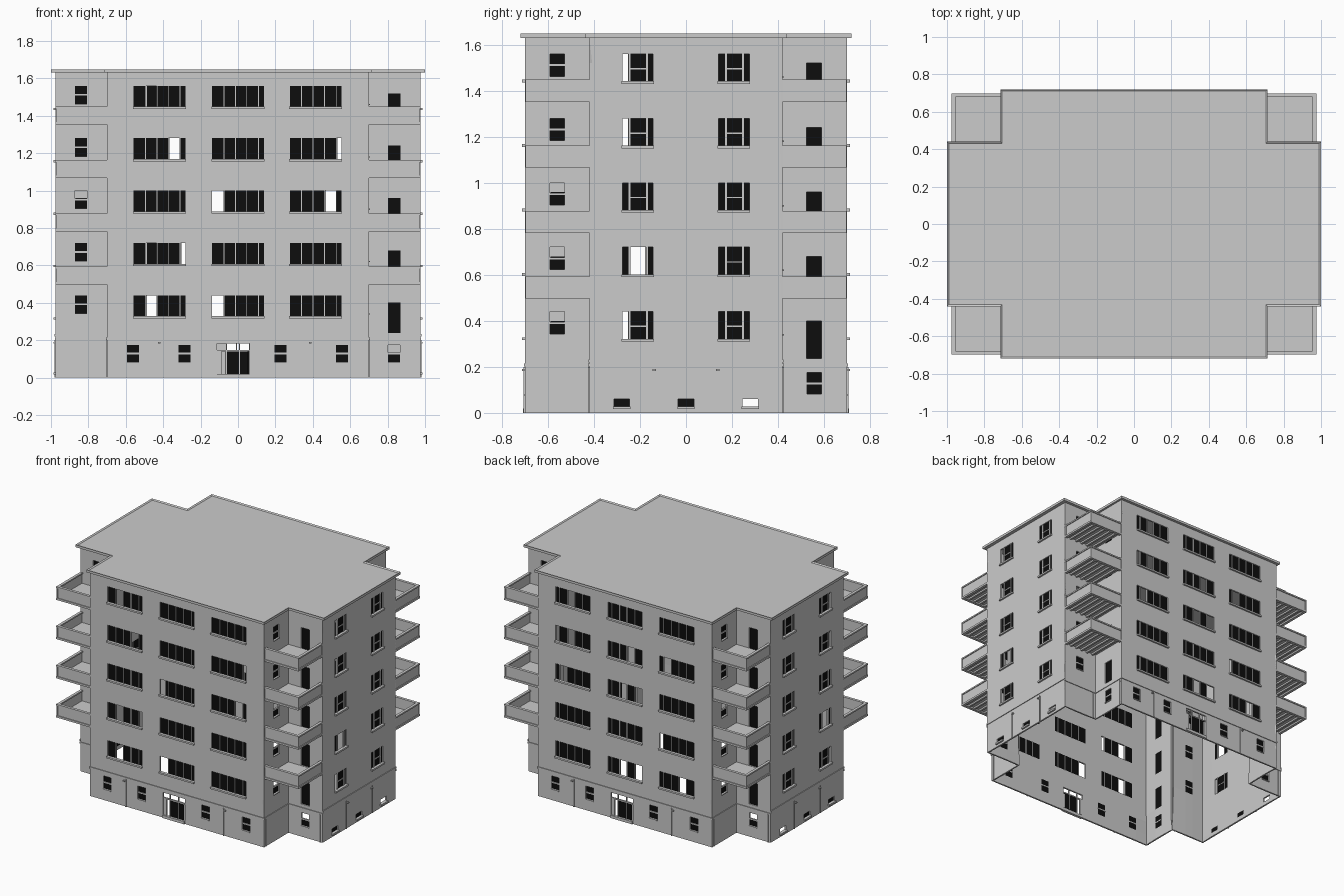
import bpy, bmesh, random
from mathutils import Vector, Matrix

random.seed(4)
cube = bpy.data.objects.get("Cube")
if cube:
    bpy.data.objects.remove(cube)


def material(name, rgb):
    m = bpy.data.materials.new(name)
    m.use_nodes = True
    m.diffuse_color = (*rgb, 1)
    m.node_tree.nodes["Principled BSDF"].inputs["Base Color"].default_value = (*rgb, 1)
    return m


GREY = material("plaster grey", (0.6, 0.6, 0.6))
BLACK = material("glass black", (0.004, 0.004, 0.004))

X1, X2, Y1, Y2 = 0.70, 0.975, 0.42, 0.70
WALL_TOP, STOREY = 1.635, 0.28
parts = {}


def part(name):
    return parts.setdefault(name, bmesh.new())


def box(name, lo, hi):
    lo, hi = Vector(lo), Vector(hi)
    size = Vector(abs(c) for c in hi - lo)
    mat = Matrix.Translation((lo + hi) / 2) @ Matrix.Diagonal((*size, 1))
    bmesh.ops.create_cube(part(name), size=1, matrix=mat)


class Facade:
    """A flat wall from a to b: u runs along it, w points outwards."""

    def __init__(self, a, b):
        a, b = Vector((*a, 0)), Vector((*b, 0))
        self.d = (b - a).normalized()
        self.n = Vector((self.d.y, -self.d.x, 0))
        self.u0, self.u1, self.w = a.dot(self.d), b.dot(self.d), a.dot(self.n)
        self.holes = []

    def at(self, u, z, w=0.0):
        return self.d * u + self.n * (self.w + w) + Vector((0, 0, z))

    def box(self, name, u0, u1, z0, z1, w0, w1):
        box(name, self.at(u0, z0, w0), self.at(u1, z1, w1))

    def bar(self, u, z0, z1, t=0.005):
        self.box("window_frames", u - t / 2, u + t / 2, z0, z1, -0.014, -0.003)

    def rail(self, u0, u1, z, t=0.006):
        self.box("window_frames", u0, u1, z - t / 2, z + t / 2, -0.014, -0.003)

    def pane(self, u0, u1, z0, z1):
        self.box("window_panes", u0, u1, z0, z1, -0.012, -0.008)

    def opening(self, u0, u1, z0, z1):
        self.holes.append((u0, u1, z0, z1))

    def sill(self, u0, u1, z):
        self.box("window_sills", u0 - 0.004, u1 + 0.004, z - 0.008, z + 0.004, -0.01, 0.012)

    def wide_window(self, u0, u1, z0, z1, cuts, missing, t=0.005):
        self.opening(u0, u1, z0, z1)
        self.sill(u0, u1, z0)
        us = [u0 + (u1 - u0) * c for c in cuts]
        for i, (p, q) in enumerate(zip(us, us[1:])):
            if i not in missing:
                self.pane(p, q, z0, z1)
            if i:
                self.bar(p, z0, z1, t)
        return us

    def sash_window(self, u, z0, z1, half=0.032, open_top=False):
        self.opening(u - half, u + half, z0, z1)
        mid = (z0 + z1) / 2
        self.pane(u - half, u + half, z0, mid if open_top else z1)
        self.rail(u - half, u + half, mid, 0.009)
        self.box("window_sills", u - half, u + half, z0 - 0.006, z0, -0.01, 0.006)

    def door(self, u, z0, z1):
        self.opening(u - 0.033, u + 0.033, z0, z1)
        self.pane(u - 0.033, u + 0.033, z0, z1)

    def build_wall(self):
        # grid of quads that leaves the openings out
        bm = part("outer_walls")
        us = sorted({self.u0, self.u1, *(u for h in self.holes for u in h[:2])})
        zs = sorted({0.0, WALL_TOP, *(z for h in self.holes for z in h[2:])})
        for p, q in zip(us, us[1:]):
            for r, s in zip(zs, zs[1:]):
                u, z = (p + q) / 2, (r + s) / 2
                if not any(h[0] < u < h[1] and h[2] < z < h[3] for h in self.holes):
                    bm.faces.new([bm.verts.new(self.at(*c)) for c in ((p, r), (q, r), (q, s), (p, s))])

    def band(self, z):
        self.box("storey_band", self.u0 - 0.004, self.u1 + 0.004, z - 0.012, z, -0.002, 0.005)

    def pipe(self, u, side):
        self.box("downpipes", u - 0.003, u + 0.003, 0, 0.2, 0, 0.006)
        self.box("wall_lamps", u + side * 0.005, u + side * 0.019, 0.182, 0.19, 0, 0.012)


# panes left open, as storey, column, pane, so daylight shows through
see_through = {(0, 1, 0), (1, 0, 4), (2, 1, 0), (2, 2, 3), (3, 0, 3), (3, 2, 4)}
side_open = {(0, 0): {0}, (1, 0): {1}, (3, 0): {0}, (4, 0): {0}}

for s in (1, -1):
    corners = [(-X1, -Y2), (X1, -Y2), (X1, -Y1), (X2, -Y1), (X2, Y1), (X1, Y1), (X1, Y2)]
    pts = [(s * x, s * y) for x, y in corners]
    front, cheek_a, return_a, side, return_b, cheek_b = walls = [Facade(a, b) for a, b in zip(pts, pts[1:])]

    for k in range(5):
        z = 0.318 + STOREY * k
        # long window groups
        for col, u in enumerate((-0.42, 0, 0.415)):
            cuts = [0, 0.23, 0.45, 0.67, 0.9, 1]
            if s < 0:
                cuts = [1 - c for c in reversed(cuts)]
            missing = {p if s > 0 else 4 - p for r, c, p in see_through
                       if r == k and (c if s > 0 else 2 - c) == col}
            if random.random() < 0.35:
                missing.add(random.randrange(1, 4))
            front.wide_window(u - 0.138, u + 0.138, z + 0.006, z + 0.122, cuts, missing)
        # three part side windows
        for col, u in enumerate((-0.21, 0.208)):
            gone = side_open.get((k, col if s > 0 else 1 - col), set())
            if s < 0:
                gone = {2 - g for g in gone}
            us = side.wide_window(u - 0.067, u + 0.067, z, z + 0.122, [0, 0.24, 0.8, 1], gone, 0.009)
            if 1 not in gone:
                side.rail(us[1], us[2], z + 0.058)
        # windows and doors that look on to the balconies
        cheek_a.sash_window(-0.56, z + 0.025, z + 0.122, open_top=k < 3)
        return_b.sash_window(-0.84, z + 0.025, z + 0.122, open_top=k == 2)
        for wall, u in ((return_a, 0.835), (cheek_b, 0.557)):
            wall.door(u, 0.237 + STOREY * k, 0.4 + STOREY * k)

    # ground floor windows
    for wall, us in ((front, (-0.562, -0.285, 0.227, 0.555)), (return_a, (0.835,)), (cheek_b, (0.557,))):
        for u in us:
            wall.sash_window(u, 0.082, 0.175, open_top=u == 0.835)
    for u in (-0.28, 0, 0.28):
        side.opening(u - 0.034, u + 0.034, 0.028, 0.06)
        side.sill(u - 0.034, u + 0.034, 0.024)
        if u * s < 0.2:
            side.pane(u - 0.034, u + 0.034, 0.028, 0.06)

    # entrance with open transom above the double door
    front.opening(-0.113, 0.062, 0.02, 0.182)
    front.box("entrance_frame", -0.113, -0.088, 0.02, 0.142, -0.014, -0.004)
    front.pane(-0.066, 0.05, 0.02, 0.142)
    front.rail(-0.113, 0.062, 0.142, 0.008)
    for u in (-0.062, 0.008):
        front.bar(u, 0.02, 0.182)
    front.box("entrance_step", -0.113, 0.062, 0, 0.02, 0, 0.008)

    # ground floor trim
    for wall in walls:
        wall.band(0.232 if wall is side else 0.214)
    for wall, u, d in ((front, -0.41, -1), (front, 0.375, 1), (side, -0.15, 1), (side, 0.15, -1)):
        wall.pipe(u, d)
    for wall, u in ((cheek_a, -0.68), (return_b, -0.72), (return_a, 0.955), (cheek_b, 0.68)):
        wall.box("corner_strips", u - 0.003, u + 0.003, 0, 0.2, 0, 0.005)

    for wall in walls:
        wall.build_wall()

    # balconies in the corner notches
    for t in (1, -1):
        def bbox(name, x0, x1, y0, y1, z0, z1):
            box(name, (s * x0, t * y0, z0), (s * x1, t * y1, z1))

        for k in range(4):
            z = 0.497 + 0.285 * k
            bx, by = X2 - 0.006, Y2 - 0.008
            bbox("balcony_floors", X1, bx, Y1, by, z + 0.012, z + 0.018)
            bbox("balcony_parapets", bx - 0.008, bx, Y1, by, z + 0.008, z + 0.09)
            bbox("balcony_parapets", X1, bx, by - 0.008, by, z + 0.008, z + 0.09)
            for za, zb in ((z, z + 0.014), (z + 0.086, z + 0.096)):
                bbox("balcony_rails", bx - 0.014, bx + 0.006, Y1, by + 0.006, za, zb)
                bbox("balcony_rails", X1, bx + 0.006, by - 0.014, by + 0.006, za, zb)
            for y in (Y1, by):
                bbox("balcony_posts", bx - 0.004, bx + 0.005, y, y + 0.005, z, z + 0.09)
            for i in range(5):
                x = X1 + 0.025 + i * 0.048
                bbox("balcony_joists", x, x + 0.014, Y1, by, z, z + 0.012)

# roof slab with a raised rim
bm = part("roof")
quarter = [(1.0, -0.44), (1.0, 0.44), (0.715, 0.44), (0.715, 0.72), (-0.715, 0.72), (-0.715, 0.44)]
outline = quarter + [(-x, -y) for x, y in quarter]
base = bm.faces.new([bm.verts.new((x, y, 1.63)) for x, y in outline])
top = bmesh.ops.extrude_face_region(bm, geom=[base], use_keep_orig=True)["geom"]
bmesh.ops.translate(bm, vec=(0, 0, 0.018), verts=[g for g in top if isinstance(g, bmesh.types.BMVert)])
lid = [g for g in top if isinstance(g, bmesh.types.BMFace)]
bmesh.ops.recalc_face_normals(bm, faces=bm.faces)
bmesh.ops.inset_region(bm, faces=lid, thickness=0.014)
bmesh.ops.translate(bm, vec=(0, 0, -0.007), verts=lid[0].verts)

# turn every collected part into an object
for name, bm in parts.items():
    if name == "outer_walls":
        bmesh.ops.remove_doubles(bm, verts=bm.verts, dist=0.0001)
    else:
        bmesh.ops.recalc_face_normals(bm, faces=bm.faces)
    mesh = bpy.data.meshes.new(name)
    bm.to_mesh(mesh)
    bm.free()
    mesh.materials.append(BLACK if name == "window_panes" else GREY)
    obj = bpy.data.objects.new(name, mesh)
    bpy.context.scene.collection.objects.link(obj)
    if name == "outer_walls":
        shell = obj.modifiers.new("thickness", "SOLIDIFY")
        shell.thickness, shell.offset = 0.012, -1
